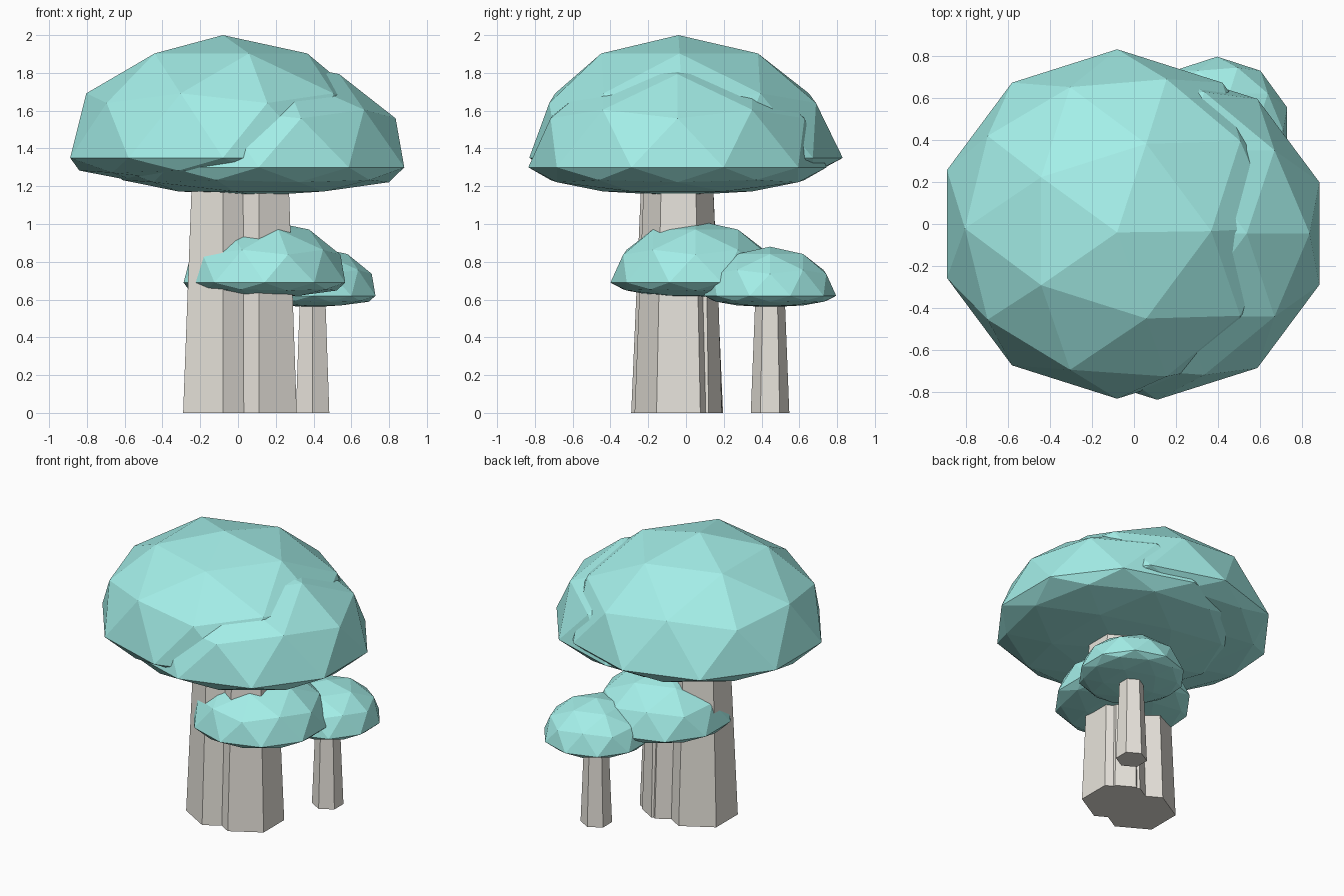
import bpy

if "Cube" in bpy.data.objects:
    bpy.data.objects.remove(bpy.data.objects["Cube"])


def material(name, color):
    m = bpy.data.materials.new(name)
    m.diffuse_color = color
    m.use_nodes = True
    m.node_tree.nodes["Principled BSDF"].inputs["Base Color"].default_value = m.diffuse_color
    return m


TEAL = material("cap_teal", (0.37, 0.86, 0.81, 1))
STONE = material("stem_beige", (0.80, 0.77, 0.71, 1))


def cap(name, x, y, rim_z, rx, ry, up, down, lean=0.0):
    """Low-poly dome: icosphere with tall upper half and shallow underside."""
    bpy.ops.mesh.primitive_ico_sphere_add(subdivisions=2, radius=1)
    ob = bpy.context.object
    ob.name = name
    for v in ob.data.vertices:
        c = v.co
        top = max(c.z, 0)
        v.co = (c.x * rx, c.y * ry - lean * top, c.z * (up if c.z > 0 else down))
    ob.location = (x, y, rim_z)
    ob.data.materials.append(TEAL)


def stem(name, x, y, r_base, r_top, height):
    """Tapered six-sided stem standing on the ground."""
    bpy.ops.mesh.primitive_cone_add(vertices=6, radius1=r_base, radius2=r_top,
                                    depth=height, location=(x, y, height / 2))
    ob = bpy.context.object
    ob.name = name
    ob.data.materials.append(STONE)


# Two large mushrooms grown into each other
stem("left_stem", -0.08, -0.047, 0.243, 0.187, 1.30)
cap("left_cap", -0.08, 0.0, 1.35, 0.85, 0.83, 0.65, 0.15, lean=0.04)
stem("right_stem", 0.11, -0.04, 0.232, 0.182, 1.25)
cap("right_cap", 0.11, -0.045, 1.30, 0.81, 0.79, 0.58, 0.15)

# Medium mushroom pierced by the large stems
stem("middle_stem", 0.14, 0.05, 0.14, 0.12, 0.67)
cap("middle_cap", 0.14, 0.05, 0.69, 0.45, 0.45, 0.33, 0.08)

# Small mushroom behind
stem("small_stem", 0.395, 0.445, 0.102, 0.078, 0.61)
cap("small_cap", 0.395, 0.445, 0.62, 0.35, 0.35, 0.26, 0.06)
